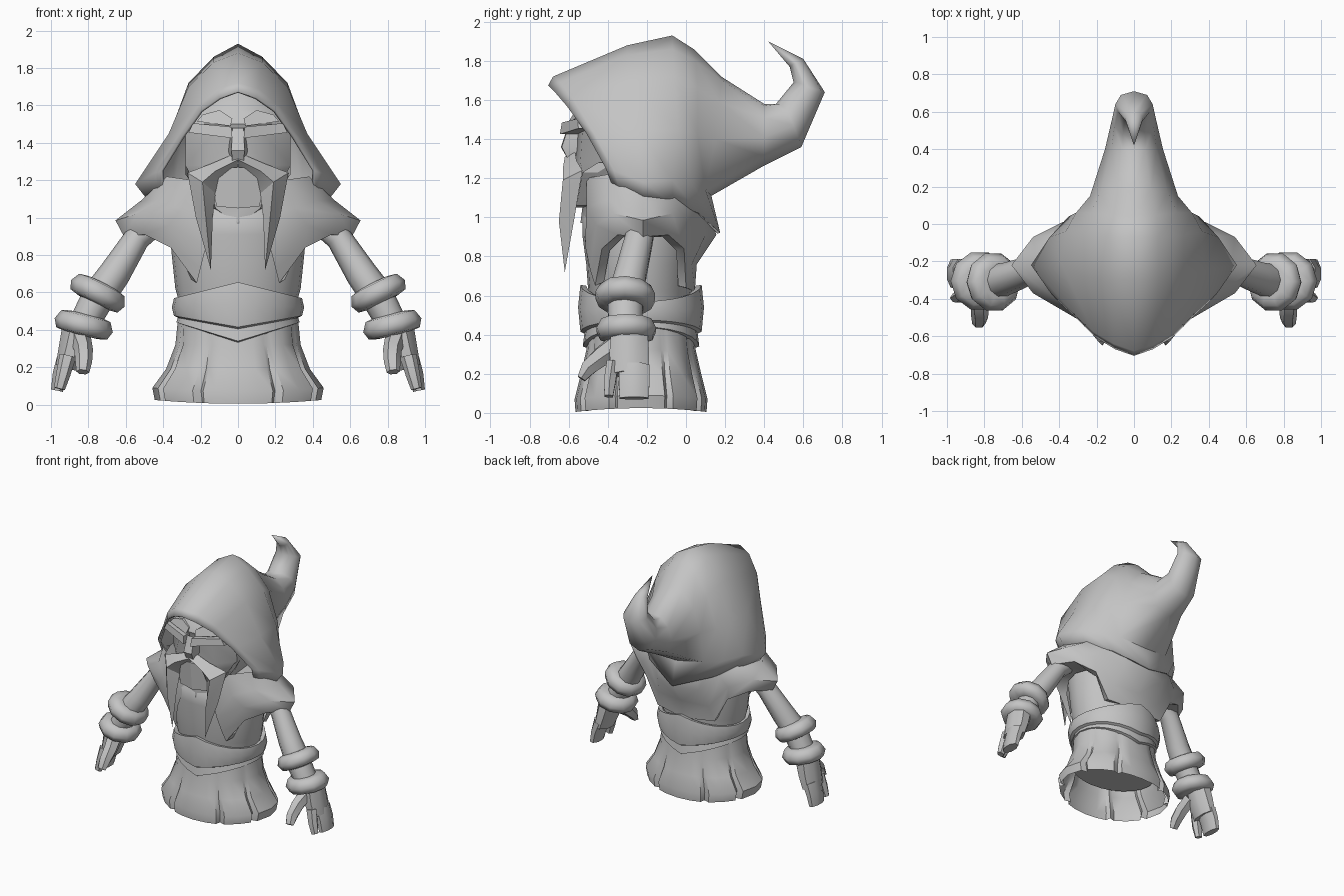
import bpy, bmesh, math
from mathutils import Vector

cloth = bpy.data.materials.new("plain_grey")
cloth.diffuse_color = (0.55, 0.55, 0.55, 1)
CY = -0.23  # body axis


def finish(name, bm, angle=40, thick=0):
    bmesh.ops.remove_doubles(bm, verts=bm.verts, dist=0.0005)
    bmesh.ops.dissolve_degenerate(bm, edges=bm.edges, dist=0.0001)
    bmesh.ops.recalc_face_normals(bm, faces=bm.faces)
    me = bpy.data.meshes.new(name)
    bm.to_mesh(me)
    bm.free()
    me.materials.append(cloth)
    for p in me.polygons:
        p.use_smooth = True
    me.set_sharp_from_angle(angle=math.radians(angle))
    ob = bpy.data.objects.new(name, me)
    bpy.context.collection.objects.link(ob)
    if thick:
        m = ob.modifiers.new("thickness", 'SOLIDIFY')
        m.thickness, m.offset = thick, -1
    return ob


def loft(bm, rows, closed=False, caps=False, mirror=False):
    """Skin equal-length rows of points; optionally repeat on the -x side."""
    for s in ((1, -1) if mirror else (1,)):
        vs = [[bm.verts.new((s * p[0], p[1], p[2])) for p in r] for r in rows]
        n = len(rows[0])
        for a, b in zip(vs, vs[1:]):
            for i in range(n if closed else n - 1):
                j = (i + 1) % n
                bm.faces.new((a[i], a[j], b[j], b[i]))
        if caps:
            bm.faces.new(vs[0])
            bm.faces.new(vs[-1])


def sym(name, rows, closed=False, caps=False, angle=40, thick=0):
    bm = bmesh.new()
    loft(bm, rows, closed, caps, True)
    return finish(name, bm, angle, thick)


def tube(name, path, radii, n=10, angle=45):
    """Mirrored tube; radii are (along y, across)."""
    path = [Vector(p) for p in path]
    rows = []
    for i, (p, r) in enumerate(zip(path, radii)):
        d = (path[min(i + 1, len(path) - 1)] - path[max(i - 1, 0)]).normalized()
        u = Vector((0, 1, 0))
        u = (u - d * u.dot(d)).normalized()
        v = d.cross(u)
        rows.append([p + u * r[0] * math.cos(t) + v * r[1] * math.sin(t)
                     for t in (2 * math.pi * (k + .5) / n for k in range(n))])
    return sym(name, rows, True, True, angle)


def prism(name, pts, depth):
    """Mirrored plate pushed back along y."""
    return sym(name, [pts, [(x, y + depth, z) for x, y, z in pts]], True, True, 30)


def oval(rx, yf, yb, z):
    """Ring from front y to back y."""
    return [(rx * math.sin(t), (yf + yb) / 2 - (yb - yf) / 2 * math.cos(t), z) for t in ring]


ring = [2 * math.pi * k / 24 for k in range(24)]

# Pleated skirt, open below with an inner floor
grooves = [28, 65, 115, 152]
half = sorted([0, 14, 46, 90, 134, 166, 180] + [g + d for g in grooves for d in (-4, 0, 4)])
degs = half + [360 - a for a in reversed(half[1:-1])]
rows = []
for z, rx, ry, cut in ((.47, .32, .265, 0), (.32, .335, .28, .03), (.19, .385, .31, .06),
                       (.07, .458, .34, .08), (.005, .445, .335, .09)):
    row = []
    for a in degs:
        k = 1 - cut if min(a, 360 - a) in grooves else 1
        t = math.radians(a)
        lift = .02 * math.sin(t) ** 2 if z < .1 else 0
        row.append((rx * k * math.sin(t), CY - ry * k * math.cos(t), z + lift))
    rows.append(row)
bm = bmesh.new()
loft(bm, rows, True)
finish("skirt", bm, 40)
bm = bmesh.new()
loft(bm, [oval(.34, -.49, .03, .22), oval(.30, -.47, .01, .5), oval(.335, -.50, .03, .62),
          oval(.35, -.51, .035, .76), oval(.365, -.53, .06, .91),
          oval(.36, -.53, .06, 1.0), oval(.30, -.43, .05, 1.13)], True, True)
finish("torso", bm)

# Belt pointed at front and back, with a thinner band under it
rows = []
for out, z0, dz in ((-.03, .565, .085), (0, .57, .085), (.012, .52, .02), (0, .475, -.06),
                    (-.02, .465, -.06), (-.012, .44, -.10), (-.04, .43, -.10)):
    rows.append([((.342 + out) * math.sin(t), CY - (.31 + out) * math.cos(t),
                  z0 + dz * (1 - abs(math.sin(t)))) for t in ring])
bm = bmesh.new()
loft(bm, rows, True)
finish("belt", bm, 40)

# Shoulder cape: arches from lapel tip over the arm, joined by a back panel
sym("shoulder_cape", [
    [(.12, -.50, 1.0), (.24, -.51, 1.20), (.38, -.40, 1.22), (.42, -.22, 1.16),
     (.33, -.05, 1.2), (.25, .05, 1.1), (.16, .10, 1.0), (0, .13, 1.0)],
    [(.17, -.515, .85), (.3, -.51, 1.05), (.42, -.40, 1.09), (.52, -.22, 1.09),
     (.42, -.06, 1.09), (.32, .03, 1.02), (.18, .10, .91), (0, .155, .91)],
    [(.2, -.49, .73), (.37, -.46, .96), (.54, -.37, 1.02), (.655, -.22, .985),
     (.54, -.07, 1.02), (.38, .01, .95), (.22, .03, .76), (0, .055, .76)],
    [(.22, -.465, .65), (.36, -.43, .84), (.5, -.35, .91), (.61, -.22, .90),
     (.5, -.09, .91), (.36, -.01, .84), (.25, .0, .64), (0, .045, .62)],
    [(.25, -.42, .67), (.32, -.39, .83), (.36, -.32, .9), (.38, -.22, .91),
     (.36, -.12, .9), (.32, -.05, .83), (.25, -.04, .65), (0, .02, .63)]], angle=50)

# Hood running back into a curled tail
back = [(0, .18, 1.72), (.09, .18, 1.70), (.18, .17, 1.59), (.235, .15, 1.40),
        (.22, .10, 1.14), (0, .175, .92)]
under = (0, .13, 1.11)
bm = bmesh.new()
loft(bm, [
    [(0, -.705, 1.675), (.10, -.67, 1.64), (.20, -.61, 1.57), (.30, -.51, 1.43),
     (.41, -.41, 1.25), (.40, -.36, 1.12)],
    [(0, -.68, 1.72), (.11, -.64, 1.69), (.22, -.575, 1.60), (.33, -.47, 1.43),
     (.445, -.37, 1.24), (.42, -.33, 1.11)],
    [(0, -.30, 1.88), (.13, -.30, 1.83), (.265, -.28, 1.70), (.37, -.25, 1.45),
     (.55, -.22, 1.18), (.48, -.22, 1.09)],
    [(0, -.07, 1.93), (.13, -.07, 1.86), (.265, -.06, 1.72), (.365, -.04, 1.45),
     (.45, -.07, 1.19), (.41, -.07, 1.07)],
    [(0, .04, 1.86), (.12, .05, 1.80), (.23, .06, 1.66), (.31, .06, 1.42),
     (.35, .04, 1.16), (.27, .07, 1.02)],
    back], mirror=True)
loft(bm, [back[:5] + [under],
          [(0, .40, 1.58), (.06, .40, 1.57), (.12, .40, 1.51), (.155, .40, 1.41),
           (.12, .40, 1.31), (0, .40, 1.265)],
          [(0, .46, 1.58), (.06, .48, 1.58), (.105, .52, 1.54), (.12, .55, 1.47),
           (.09, .58, 1.39), (0, .59, 1.36)],
          [(0, .55, 1.69), (.05, .57, 1.69), (.085, .60, 1.68), (.1, .64, 1.66),
           (.07, .69, 1.65), (0, .71, 1.64)],
          [(0, .53, 1.77), (.03, .54, 1.775), (.045, .55, 1.785), (.05, .57, 1.79),
           (.03, .59, 1.80), (0, .60, 1.81)],
          [(0, .42, 1.90)] * 6], mirror=True)
loft(bm, [back[4:], [under, back[5]]], mirror=True)
finish("hood", bm, 65, .015)

# Head with sunken eye row and neck point
sym("head", [[(0, y0, z), (x1, y1, z), (x2, y2, z), (x2 * .9, -.15, z)] for z, y0, x1, y1, x2, y2 in (
    (1.68, -.45, .08, -.43, .15, -.36), (1.58, -.55, .13, -.53, .22, -.42),
    (1.50, -.58, .15, -.56, .27, -.43),
    (1.44, -.56, .14, -.53, .28, -.43), (1.28, -.57, .17, -.54, .28, -.41),
    (1.15, -.54, .14, -.51, .22, -.38), (1.05, -.53, .12, -.50, .17, -.36),
    (.97, -.54, .015, -.525, .04, -.36))], angle=35)
prism("brow", [(.03, -.645, 1.425), (.035, -.635, 1.485), (.24, -.555, 1.505), (.265, -.55, 1.455)], .13)
prism("forehead_ridge", [(.04, -.60, 1.49), (.22, -.54, 1.515), (.19, -.54, 1.55),
                         (.10, -.56, 1.575), (.03, -.575, 1.53)], .1)
sym("nose", [[(0, -.60, 1.48), (.03, -.595, 1.48), (.035, -.53, 1.48)],
             [(0, -.64, 1.36), (.035, -.635, 1.36), (.055, -.54, 1.35)],
             [(0, -.60, 1.29), (.03, -.60, 1.29), (.03, -.54, 1.29)]], angle=30)
sym("moustache", [
    [(0, -.57, 1.35), (0, -.62, 1.31), (0, -.57, 1.27)],
    [(.14, -.56, 1.29), (.12, -.63, 1.25), (.10, -.56, 1.20)],
    [(.27, -.53, 1.24), (.19, -.63, 1.19), (.12, -.56, 1.13)],
    [(.225, -.57, 1.0), (.17, -.65, .98), (.135, -.58, 1.0)],
    [(.145, -.62, .72)] * 3], True, angle=25)
prism("chin", [(0, -.60, 1.27), (.10, -.58, 1.26), (.14, -.56, 1.19), (.115, -.56, 1.06), (0, -.58, 1.05)], .12)
prism("cheek_beard", [(.28, -.45, 1.28), (.28, -.53, 1.23), (.16, -.56, 1.06), (.2, -.48, 1.10)], .08)

# Arms, cuffs and hands
tube("arm", [(.40, -.22, 1.02), (.54, -.24, .89), (.66, -.285, .70), (.74, -.31, .59), (.83, -.31, .42)],
     [(.075, .075), (.075, .07), (.085, .085), (.095, .09), (.09, .08)])


def cuff(name, c, d):
    c, d = Vector(c), Vector(d).normalized()
    tube(name, [c + d * t for t in (-.06, -.05, 0, .045, .055)],
         [(r, r) for r in (.09, .135, .16, .14, .09)], 10, 60)


cuff("upper_cuff", (.75, -.31, .595), (.45, -.05, -.9))
cuff("lower_cuff", (.825, -.305, .425), (.22, 0, -.9))
tube("palm", [(.86, -.29, .42), (.89, -.29, .30), (.92, -.285, .20)],
     [(.10, .085), (.11, .075), (.105, .06)], 8)
tube("wide_finger", [(.92, -.265, .24), (.95, -.265, .16), (.968, -.265, .075)],
     [(.085, .055), (.085, .045), (.08, .035)], 8)
tube("narrow_finger", [(.91, -.375, .26), (.935, -.39, .16), (.955, -.395, .085)],
     [(.035, .045), (.035, .038), (.025, .03)], 6)
tube("thumb", [(.84, -.35, .35), (.825, -.43, .29), (.825, -.50, .23), (.83, -.535, .175)],
     [(.06, .055), (.055, .05), (.045, .045), (.025, .035)], 6)
